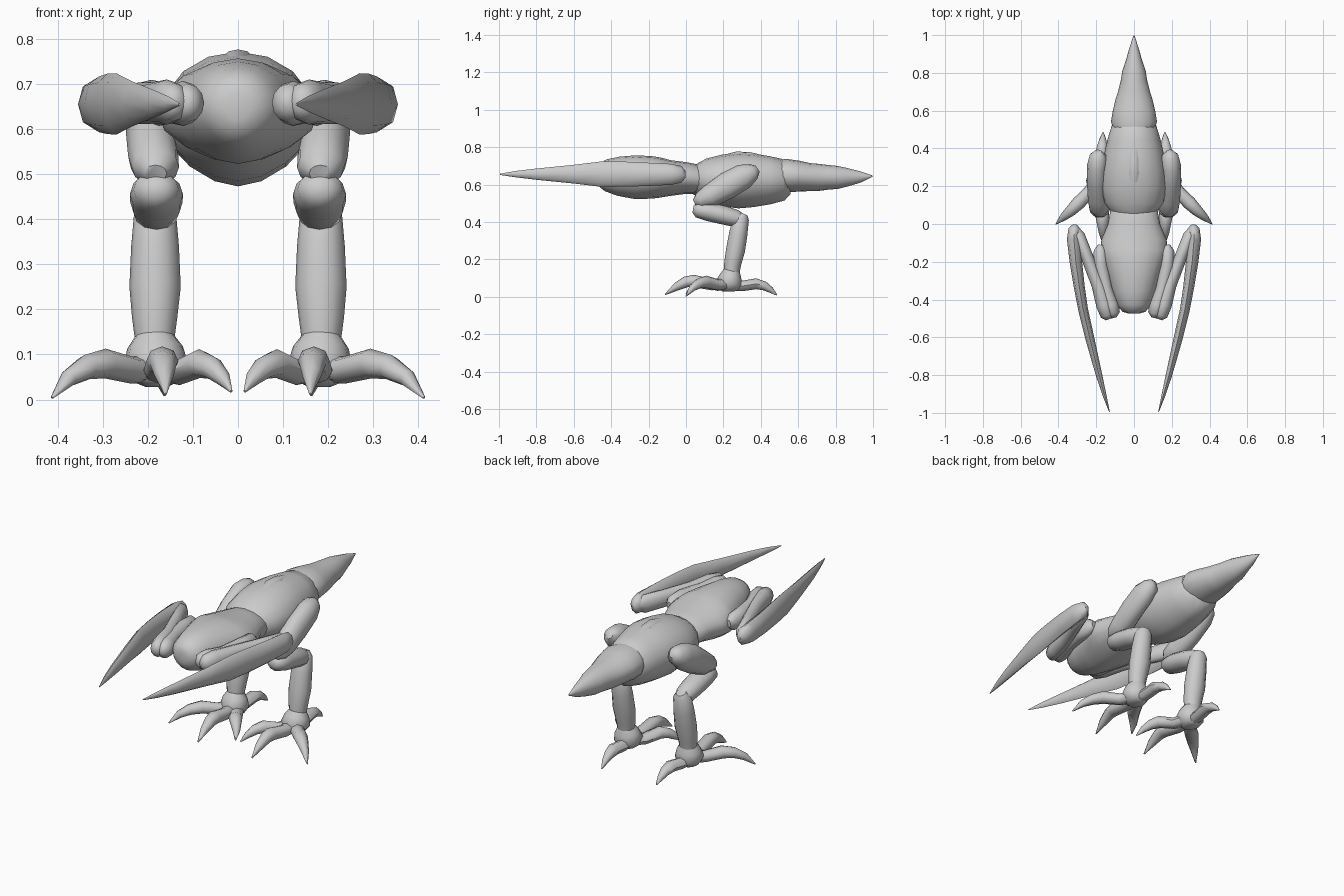
import bpy, bmesh, math
from mathutils import Vector

hide = bpy.data.materials.new("grey hide")
hide.diffuse_color = (0.6, 0.6, 0.6, 1)


def loft(name, rings, up=(0, 0, 1), sides=12, keel=0.0, mirror=False, angle=50):
    """Skin elliptical rings (x, y, z, half_width, half_height) along a path."""
    bm = bmesh.new()
    pts = [Vector(r[:3]) for r in rings]
    up = Vector(up)
    loops = []
    for i, r in enumerate(rings):
        d = (pts[min(i + 1, len(pts) - 1)] - pts[max(i - 1, 0)]).normalized()
        side = d.cross(up).normalized()
        top = side.cross(d).normalized()
        loop = []
        for k in range(sides):
            a = 2 * math.pi * k / sides
            c, s = math.cos(a), math.sin(a)
            if s < 0:
                c *= 1 - keel * s * s      # narrow the underside
            loop.append(bm.verts.new(pts[i] + side * c * r[3] + top * s * r[4]))
        loops.append(loop)
    for a, b in zip(loops, loops[1:]):
        for k in range(sides):
            n = (k + 1) % sides
            bm.faces.new((a[k], a[n], b[n], b[k]))
    bm.faces.new(loops[0][::-1])
    bm.faces.new(loops[-1])
    bmesh.ops.recalc_face_normals(bm, faces=bm.faces)
    me = bpy.data.meshes.new(name)
    bm.to_mesh(me)
    bm.free()
    me.materials.append(hide)
    ob = bpy.data.objects.new(name, me)
    bpy.context.collection.objects.link(ob)
    if mirror:
        m = ob.modifiers.new("mirror", 'MIRROR')
        m.use_mirror_merge = False
    bpy.ops.object.select_all(action='DESELECT')
    ob.select_set(True)
    bpy.context.view_layer.objects.active = ob
    bpy.ops.object.shade_smooth_by_angle(angle=math.radians(angle))
    return ob


def body(name, sections, keel):
    """Centred loft from (y, half_width, z_bottom, z_top)."""
    return loft(name, [(0, y, (b + t) / 2, w, (t - b) / 2) for y, w, b, t in sections],
                sides=16, keel=keel)


# Trunk: chest in front, abdomen, then tail
body("chest", [
    (-0.475, 0.025, 0.62, 0.68), (-0.465, 0.06, 0.59, 0.71), (-0.43, 0.09, 0.565, 0.735),
    (-0.36, 0.115, 0.54, 0.75), (-0.27, 0.14, 0.523, 0.757), (-0.18, 0.17, 0.525, 0.752),
    (-0.14, 0.18, 0.53, 0.745), (-0.08, 0.172, 0.54, 0.73), (0.0, 0.138, 0.55, 0.72),
    (0.1, 0.12, 0.55, 0.70), (0.13, 0.09, 0.57, 0.69)], 0.15)
body("abdomen", [
    (0.03, 0.09, 0.55, 0.69), (0.07, 0.125, 0.53, 0.715), (0.11, 0.155, 0.51, 0.74),
    (0.19, 0.172, 0.485, 0.76), (0.28, 0.172, 0.473, 0.772), (0.36, 0.16, 0.48, 0.767),
    (0.45, 0.14, 0.495, 0.752), (0.52, 0.118, 0.515, 0.738), (0.55, 0.09, 0.55, 0.71)], 0.25)
body("tail", [
    (0.51, 0.11, 0.56, 0.735), (0.54, 0.122, 0.56, 0.737), (0.60, 0.112, 0.562, 0.728),
    (0.66, 0.098, 0.565, 0.715), (0.70, 0.085, 0.565, 0.712), (0.76, 0.07, 0.573, 0.705),
    (0.81, 0.062, 0.577, 0.70), (0.87, 0.042, 0.592, 0.687), (0.93, 0.025, 0.61, 0.672),
    (0.998, 0.003, 0.643, 0.649)], 0.1)
# Low ridge on the back
loft("back_ridge", [(0, 0.14, 0.738, 0.01, 0.005), (0, 0.27, 0.762, 0.03, 0.015),
                    (0, 0.34, 0.76, 0.028, 0.014), (0, 0.5, 0.728, 0.01, 0.008)], sides=8)

# Folded arms
loft("upper_arm", [
    (0.175, -0.11, 0.655, 0.015, 0.02), (0.178, -0.14, 0.655, 0.035, 0.045),
    (0.175, -0.22, 0.655, 0.04, 0.048), (0.15, -0.34, 0.655, 0.035, 0.042),
    (0.122, -0.43, 0.657, 0.042, 0.05), (0.11, -0.475, 0.658, 0.036, 0.042),
    (0.105, -0.497, 0.658, 0.013, 0.018)], mirror=True)
loft("forearm", [
    (0.135, -0.505, 0.66, 0.015, 0.02), (0.142, -0.485, 0.66, 0.035, 0.042),
    (0.158, -0.43, 0.66, 0.042, 0.05), (0.19, -0.32, 0.658, 0.036, 0.046),
    (0.25, -0.17, 0.656, 0.033, 0.046), (0.295, -0.06, 0.655, 0.034, 0.048),
    (0.308, -0.02, 0.655, 0.015, 0.02)], mirror=True)
loft("arm_blade", [
    (0.312, -0.003, 0.655, 0.012, 0.018), (0.315, -0.025, 0.655, 0.032, 0.045),
    (0.318, -0.08, 0.655, 0.037, 0.056), (0.308, -0.2, 0.655, 0.033, 0.062),
    (0.29, -0.33, 0.656, 0.029, 0.067), (0.27, -0.45, 0.656, 0.026, 0.068),
    (0.235, -0.6, 0.656, 0.024, 0.05), (0.185, -0.8, 0.656, 0.017, 0.03),
    (0.155, -0.91, 0.656, 0.01, 0.017), (0.13, -0.995, 0.655, 0.002, 0.003)],
    sides=8, mirror=True)

# Legs
loft("thigh", [
    (0.19, 0.383, 0.685, 0.02, 0.02), (0.19, 0.36, 0.67, 0.045, 0.045),
    (0.195, 0.31, 0.645, 0.054, 0.068), (0.195, 0.22, 0.595, 0.054, 0.072),
    (0.188, 0.13, 0.54, 0.056, 0.062), (0.183, 0.075, 0.515, 0.052, 0.045),
    (0.183, 0.045, 0.502, 0.025, 0.02)], mirror=True)
loft("shin", [
    (0.182, 0.038, 0.47, 0.025, 0.02), (0.182, 0.06, 0.466, 0.05, 0.042),
    (0.181, 0.12, 0.455, 0.059, 0.05), (0.181, 0.20, 0.437, 0.058, 0.05),
    (0.182, 0.27, 0.418, 0.05, 0.046), (0.183, 0.315, 0.41, 0.03, 0.025)], mirror=True)
loft("lower_leg", [
    (0.184, 0.305, 0.445, 0.025, 0.025), (0.184, 0.295, 0.42, 0.046, 0.042),
    (0.184, 0.28, 0.34, 0.053, 0.049), (0.184, 0.265, 0.25, 0.057, 0.051),
    (0.185, 0.25, 0.18, 0.05, 0.046), (0.185, 0.245, 0.135, 0.044, 0.042)],
    up=(0, 1, 0), mirror=True)
loft("ankle", [
    (0.185, 0.245, 0.142, 0.043, 0.043), (0.184, 0.24, 0.115, 0.062, 0.056),
    (0.182, 0.23, 0.075, 0.072, 0.072), (0.18, 0.225, 0.04, 0.05, 0.055),
    (0.18, 0.225, 0.028, 0.025, 0.03)], up=(0, 1, 0), mirror=True)

# Clawed toes
toes = {
    "middle_toe": [(0.18, 0.24, 0.07, 0.035, 0.03), (0.175, 0.14, 0.065, 0.034, 0.03),
                   (0.168, 0.04, 0.085, 0.036, 0.033), (0.166, 0.0, 0.08, 0.03, 0.03),
                   (0.164, -0.05, 0.055, 0.022, 0.022), (0.161, -0.112, 0.012, 0.003, 0.003)],
    "outer_toe": [(0.19, 0.24, 0.07, 0.035, 0.03), (0.235, 0.17, 0.065, 0.034, 0.03),
                  (0.295, 0.11, 0.08, 0.036, 0.033), (0.335, 0.07, 0.072, 0.03, 0.028),
                  (0.375, 0.035, 0.048, 0.02, 0.02), (0.413, 0.0, 0.004, 0.003, 0.003)],
    "inner_toe": [(0.17, 0.24, 0.07, 0.035, 0.03), (0.13, 0.17, 0.06, 0.033, 0.028),
                  (0.085, 0.10, 0.08, 0.034, 0.032), (0.058, 0.065, 0.07, 0.027, 0.026),
                  (0.034, 0.035, 0.047, 0.018, 0.018), (0.015, 0.0, 0.018, 0.003, 0.003)],
    "rear_toe": [(0.18, 0.22, 0.065, 0.035, 0.03), (0.175, 0.30, 0.058, 0.034, 0.028),
                 (0.17, 0.375, 0.07, 0.034, 0.029), (0.167, 0.42, 0.058, 0.026, 0.024),
                 (0.165, 0.455, 0.036, 0.016, 0.016), (0.163, 0.485, 0.01, 0.003, 0.003)],
}
for toe_name, rings in toes.items():
    loft(toe_name, rings, sides=8, mirror=True)
